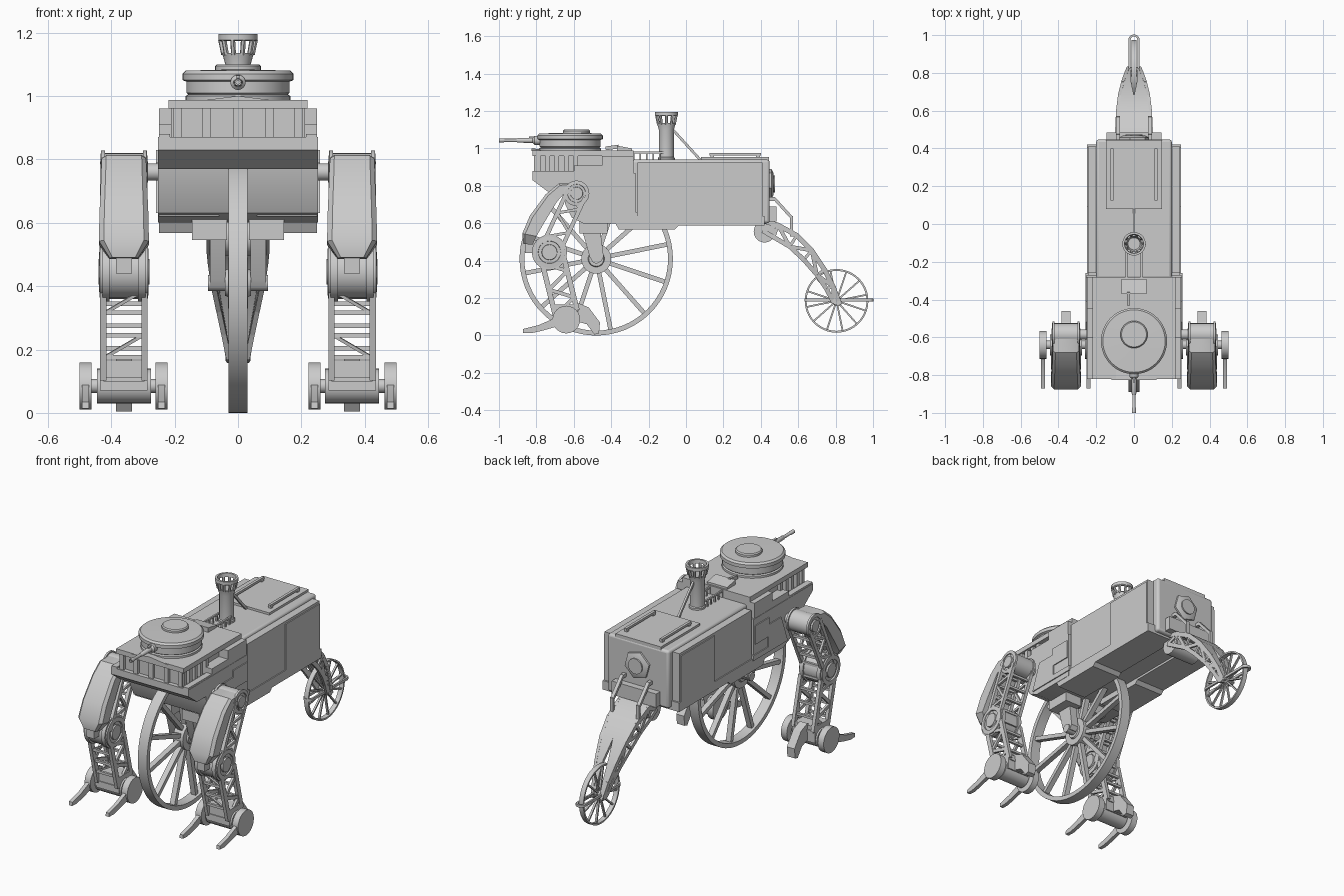
import bpy, bmesh
from math import sin, cos, pi, radians
from mathutils import Vector as V

if "Cube" in bpy.data.objects:
    bpy.data.objects.remove(bpy.data.objects["Cube"])


class Part:
    """Collects simple solids in world space, then becomes one object."""
    def __init__(s, name, mirror=False, bevel=0):
        s.name, s.mirror, s.bevel, s.bm = name, mirror, bevel, bmesh.new()

    def loft(s, secs, closed=False):
        rows = [[s.bm.verts.new(p) for p in sec] for sec in secs]
        n, m = len(rows[0]), len(rows)
        for i in range(m if closed else m - 1):
            a, b = rows[i], rows[(i + 1) % m]
            for j in range(n):
                s.bm.faces.new((a[j], a[(j + 1) % n], b[(j + 1) % n], b[j]))
        if not closed:
            s.bm.faces.new(rows[0][::-1])
            s.bm.faces.new(rows[-1])
        return s

    def prof(s, pts, x0, x1):            # (y, z) outline extruded along x
        return s.loft([[(x, y, z) for y, z in pts] for x in (x0, x1)])

    def box(s, x0, x1, y0, y1, z0, z1):
        return s.prof([(y0, z0), (y1, z0), (y1, z1), (y0, z1)], x0, x1)

    def lathe(s, pts, o, d, n=32, closed=False):   # (radius, height) about axis d
        o, d = V(o), V(d).normalized()
        u = d.orthogonal().normalized()
        w = d.cross(u)
        return s.loft([[o + d * h + (u * cos(2 * pi * k / n) + w * sin(2 * pi * k / n)) * r
                        for k in range(n)] for r, h in pts], closed)

    def cyl(s, a, b, r, r2=None, n=24):
        return s.lathe([(r, 0), (r if r2 is None else r2, (V(b) - V(a)).length)], a, V(b) - V(a), n)

    def bar(s, a, b, w, h):              # rectangular bar, w along x
        a, b = V(a), V(b)
        d = (b - a).normalized()
        side = V((1, 0, 0)) if abs(d.x) < 0.9 else V((0, 1, 0))
        up = d.cross(side).normalized()
        side = up.cross(d)
        q = [(-w, -h), (w, -h), (w, h), (-w, h)]
        return s.loft([[p + side * i / 2 + up * j / 2 for i, j in q] for p in (a, b)])

    def done(s):
        bmesh.ops.recalc_face_normals(s.bm, faces=s.bm.faces)
        me = bpy.data.meshes.new(s.name)
        s.bm.to_mesh(me)
        s.bm.free()
        me.polygons.foreach_set("use_smooth", [True] * len(me.polygons))
        me.set_sharp_from_angle(angle=radians(30))
        ob = bpy.data.objects.new(s.name, me)
        bpy.context.collection.objects.link(ob)
        if s.bevel:
            b = ob.modifiers.new("bevel", 'BEVEL')
            b.width, b.segments = s.bevel, 3
        if s.mirror:
            ob.modifiers.new("mirror", 'MIRROR').use_mirror_merge = False
        return ob


X = (1, 0, 0)


def wheel(name, y, z, r, t, hw, hub_r, hub_w, sw):
    p = Part(name)
    p.lathe([(r - t, -hw), (r, -hw), (r, hw), (r - t, hw)], (0, y, z), X, 64, True)
    p.lathe([(hub_r * .5, -hub_w * 1.3), (hub_r * .55, -hub_w), (hub_r, -hub_w), (hub_r, hub_w),
             (hub_r * .55, hub_w), (hub_r * .5, hub_w * 1.3)], (0, y, z), X)
    for k in range(12):
        d = V((0, cos(k * pi / 6 + .2), sin(k * pi / 6 + .2)))
        c = V((0, y, z))
        p.bar(c + d * hub_r * .8, c + d * (r - t * .6), sw * 1.3, sw)
    p.done()


# wheels
wheel("big_wheel", -.48, .41, .41, .026, .03, .08, .032, .024)
wheel("tail_wheel", .805, .185, .17, .01, .014, .025, .018, .009)
g = Part("tail_wheel_guard")
loop = [(.024 * cos(a), .81 + (.165 if sin(a) > 0 else -.15) + .024 * sin(a))
        for a in [(k + .5) * pi / 8 for k in range(16)]]
g.loft([[(x * f, y + (f - 1) * (.02 if y > .81 else -.02), z) for f, z in
         ((.75, .182), (1.2, .182), (1.2, .197), (.75, .197))] for x, y in loop], True).done()
f = Part("wheel_bracket", True)
f.prof([(-.56, .58), (-.46, .58), (-.44, .42), (-.455, .395), (-.50, .395), (-.515, .42)], .04, .088)
f.box(.035, .145, -.57, -.42, .545, .61)
f.cyl((.03, -.48, .41), (.095, -.48, .41), .025).done()

# hull
Part("boiler_core", bevel=.014).box(-.2, .2, -.29, .447, .6, .94).done()
s = Part("boiler_side_panel", True)
s.box(.19, .244, -.26, .41, .62, .925).box(.24, .25, .09, .405, .63, .91).done()
Part("lower_skirt", True).prof([(-.6, .62), (-.38, .605), (-.36, .567), (-.06, .567), (-.04, .587),
                                (.42, .587), (.42, .64), (-.6, .64)], .06, .25).done()
Part("front_hull").prof([(-.82, .87), (-.82, .83), (-.74, .77), (-.66, .77), (-.645, .7), (-.61, .63),
                         (-.55, .6), (-.27, .6), (-.27, .87)], -.252, .252).done()
p = Part("hull_step_plate", True)
p.prof([(-.58, .63), (-.52, .79), (-.41, .79), (-.41, .83), (-.28, .83), (-.28, .72), (-.4, .72),
        (-.4, .66), (-.26, .66), (-.26, .63)], .24, .258)
p.box(.19, .25, -.6, -.28, .86, .91).box(.19, .25, -.45, -.28, .9, .96)
p.box(.215, .25, -.82, -.6, .86, .88).done()

# cabin with pillars and roof
c = Part("cabin")
c.box(-.19, .19, -.795, -.28, .86, .965)
for x in (-.19, -.1, 0, .1, .19):
    c.box(x - .014, x + .014, -.812, -.79, .87, .965)
for y in (-.79, -.74, -.69, -.64, -.59):
    for sx in (-.2, .2):
        c.box(sx - .012, sx + .012, y - .012, y + .012, .87, .965)
c.done()
r = Part("cabin_roof")
r.box(-.22, .22, -.82, -.28, .96, .988)
r.loft([[(-.12, y, .985), (.12, y, .985), (0, y, z)] for y, z in ((-.825, 1.0), (-.7, .99))]).done()
w = Part("deck_hatch")
w.prof([(-.37, .98), (-.29, .98), (-.29, 1.0), (-.37, 1.015)], -.065, .065)
w.bar((-.03, -.43, 1.0), (-.03, -.36, 1.01), .015, .02).done()

# turret and gun
t = Part("turret")
t.lathe([(.165, .98), (.165, 1.0), (.157, 1.005), (.163, 1.01), (.163, 1.045), (.175, 1.05),
         (.175, 1.07), (.165, 1.08), (.001, 1.084)], (0, -.62, 0), (0, 0, 1), 48)
t.lathe([(.072, 1.08), (.072, 1.094), (.066, 1.1), (.001, 1.1)], (0, -.585, 0), (0, 0, 1)).done()
g = Part("gun")
g.lathe([(.024, 0), (.024, .04), (.014, .05), (.012, .13), (.009, .135), (.009, .2), (.011, .205),
         (.011, .23), (.006, .23), (.006, .2)], (0, -.77, 1.043), (0, -1, 0), 20)
g.bar((0, -.84, 1.055), (0, -.8, 1.055), .012, .02).done()

# chimney with slotted crown
c = Part("chimney")
c.lathe([(.045, .93), (.045, .95), (.04, .955), (.04, 1.1), (.05, 1.135), (.04, 1.135), (.032, 1.1)],
        (0, -.105, 0), (0, 0, 1))
c.lathe([(.057, 1.173), (.062, 1.176), (.062, 1.195), (.05, 1.195), (.048, 1.173)],
        (0, -.105, 0), (0, 0, 1), 32, True)
for k in range(10):
    u = V((cos(k * pi / 5), sin(k * pi / 5), 0))
    c.cyl(u * .045 + V((0, -.105, 1.13)), u * .055 + V((0, -.105, 1.178)), .008, n=6)
c.bar((0, -.07, 1.1), (0, .08, .935), .012, .014).done()

# top rails and rear cover
a = Part("walkway_rail", True)
a.bar((.04, -.29, .978), (.04, -.12, .978), .01, .01)
for k in range(5):
    a.bar((.04, -.28 + k * .035, .93), (.04, -.28 + k * .035, .98), .009, .009)
a.done()
Part("rear_cover").box(-.148, .148, .08, .445, .93, .953).done()
a = Part("rear_cover_rail", True)
a.box(.108, .124, .125, .4, .962, .975).box(.108, .124, .13, .15, .95, .965)
a.box(.108, .124, .375, .395, .95, .965).done()

# back end fittings
h = Part("rear_hex_cap")
h.lathe([(.082, 0), (.082, .018), (.06, .028)], (0, .44, .81), (0, 1, 0), 6)
h.cyl((0, .45, .81), (0, .475, .81), .045).done()
b = Part("tail_mount")
b.box(-.145, .145, .43, .485, .61, .69)
b.cyl((-.09, .42, .555), (.09, .42, .555), .058).done()
b = Part("tail_hook", True)
b.bar((.085, .44, .73), (.085, .475, .73), .02, .02).bar((.085, .47, .735), (.085, .565, .63), .02, .016)
b.bar((.085, .565, .64), (.085, .565, .53), .02, .016).done()

# curved tail: slotted top plate and lattice sides
U = [(.43, .62), (.5, .6), (.6, .545), (.68, .465), (.75, .36), (.795, .27), (.83, .175)]
L = [(.41, .56), (.47, .525), (.555, .475), (.63, .405), (.70, .325), (.75, .25), (.79, .175)]
W = [.1, .1, .095, .085, .068, .052, .037]
t = Part("tail_plate", True)
t.loft([[(i, y, z), (w, y, z), (w, y - .01, z - .015), (i, y - .01, z - .015)]
        for (y, z), w, i in zip(U, W, (0, 0, 0, 0, .015, .015, .015))]).done()
t = Part("tail_lattice", True)
up = [V((w - .008, y - .008, z - .01)) for (y, z), w in zip(U, W)]
lo = [V((w - .008, y, z)) for (y, z), w in zip(L, W)]
for i in range(6):
    t.bar(up[i], up[i + 1], .016, .026).bar(lo[i], lo[i + 1], .016, .024)
    t.bar(*((up[i], lo[i + 1]) if i % 2 else (lo[i], up[i + 1])), .012, .02)
    t.bar(up[i + 1], lo[i + 1], .012, .016)
t.cyl((0, .805, .185), (.04, .805, .185), .022).done()

# legs
C = .36
hip, knee, ank = (-.585, .76), (-.73, .445), (-.64, .085)


def ring(p, c, x, sx, r):                # raised bearing face on the side of a joint
    p.lathe([(r, 0), (r, .012), (r * .72, .014), (r * .7, .006), (r * .5, .006), (r * .48, .016),
             (.001, .016)], (x, *c), (sx, 0, 0))


def lattice(p, a, b, h, n, t):           # two trussed sides joined by rungs
    a, b = V((0, *a)), V((0, *b))
    off = V((1, 0, 0)).cross((b - a).normalized()) * h
    pt = lambda t, e, x: a.lerp(b, t) + off * e + V((x, 0, 0))
    for x in (C - .065, C + .065):
        for e in (-1, 1):
            p.bar(pt(0, e, x), pt(1, e, x), .02, t)
        for k in range(n):
            e = 1 if k % 2 else -1
            p.bar(pt(k / n, e, x), pt((k + 1) / n, -e, x), .014, t * .7)
    for k in range(n + 1):
        for e in (-1, 1):
            p.bar(pt(k / n, e, C - .065), pt(k / n, e, C + .065), .014, .014)
    for k in range(0, n, 2):
        p.bar(pt(k / n, -1, C - .06), pt((k + 1) / n, -1, C + .06), .01, .01)


j = Part("leg_joint", True)
j.cyl((.2, *hip), (.3, *hip), .027).cyl((C - .065, *hip), (C + .065, *hip), .06)
j.cyl((C - .06, *knee), (C + .06, *knee), .085)
for sx in (-1, 1):
    j.cyl((C + sx * .045, *knee), (C + sx * .068, *knee), .094)
    ring(j, hip, C + sx * .06, sx, .068)
    ring(j, knee, C + sx * .064, sx, .084)
j.done()
u = Part("upper_leg_frame", True)
lattice(u, hip, knee, .05, 5, .022)
u.done()
l = Part("lower_leg_frame", True)
lattice(l, (-.71, .40), (-.64, .12), .06, 4, .028)
l.done()
# leg shield wraps the front of the upper leg
st = [(-.58, .815, -.56, .785, .068), (-.68, .812, -.645, .765, .07), (-.75, .755, -.69, .715, .072),
      (-.835, .64, -.76, .60, .077), (-.875, .545, -.80, .53, .079), (-.87, .49, -.82, .485, .045)]
Part("leg_shield", True).loft([[(C - w, yb, zb), (C - w, yf * .8 + yb * .2, zf * .8 + zb * .2),
                                (C - w * .8, yf, zf), (C + w * .8, yf, zf),
                                (C + w, yf * .8 + yb * .2, zf * .8 + zb * .2), (C + w, yb, zb)]
                               for yf, zf, yb, zb, w in st]).box(C - .025, C + .025, -.86, -.8, .44, .51).done()

# feet: ankle drum, side discs, front claws, heel
f = Part("foot", True)
f.cyl((.25, *ank), (.47, *ank), .022).cyl((C - .085, *ank), (C + .085, *ank), .055)
f.box(C - .075, C + .075, -.7, -.58, .07, .165)
for x0, x1 in ((.222, .26), (.462, .5)):
    f.cyl((x0, *ank), (x1, *ank), .074)
    f.prof([(-.64, .125), (-.72, .085), (-.79, .055), (-.87, .035), (-.872, .014), (-.83, .012), (-.77, .025),
            (-.7, .045), (-.64, .04)], x0 + .008, x1 - .008)
f.prof([(-.62, .15), (-.58, .175), (-.52, .15), (-.46, .07), (-.465, .012), (-.49, .005),
        (-.53, .06), (-.6, .08)], C - .025, C + .025)
f.done()
